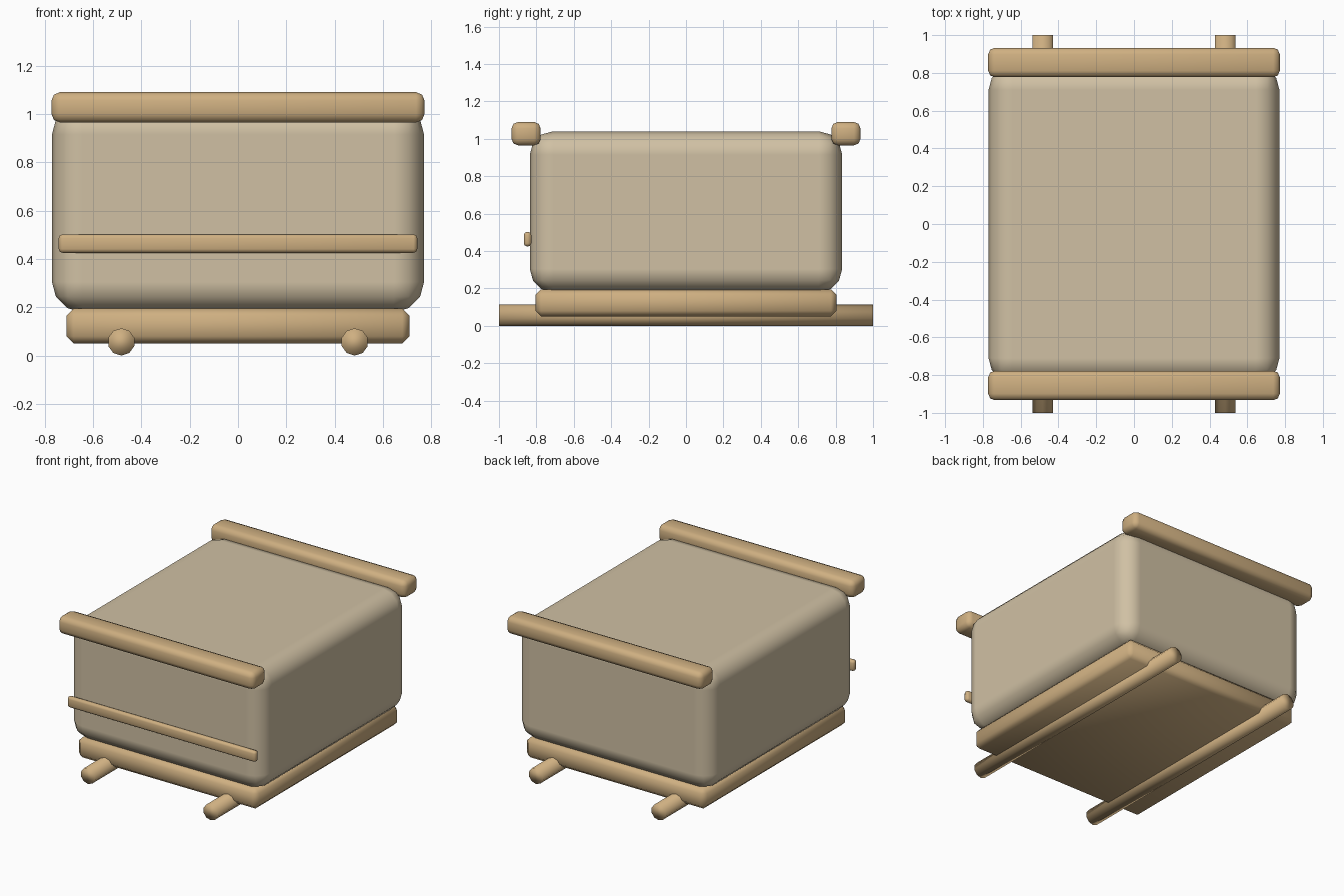
import bpy
import math

default = bpy.data.objects.get("Cube")
if default:
    bpy.data.objects.remove(default, do_unlink=True)


def make_material(name, rgb):
    mat = bpy.data.materials.new(name)
    mat.use_nodes = True
    color = (*rgb, 1.0)
    mat.diffuse_color = color
    mat.node_tree.nodes["Principled BSDF"].inputs["Base Color"].default_value = color
    return mat


canvas = make_material("pale canvas", (0.63, 0.53, 0.37))
wood = make_material("tan wood", (0.62, 0.43, 0.22))


def rounded_box(name, low, high, bevel, segments, mat, harden=False):
    """Box between two corners with bevelled edges and smooth shading."""
    center = [(a + b) / 2 for a, b in zip(low, high)]
    bpy.ops.mesh.primitive_cube_add(size=1, location=center)
    obj = bpy.context.object
    obj.name = name
    obj.scale = [b - a for a, b in zip(low, high)]
    bpy.ops.object.transform_apply(location=False, rotation=False, scale=True)
    obj.data.materials.append(mat)
    bpy.ops.object.shade_smooth()
    mod = obj.modifiers.new("Rounding", "BEVEL")
    mod.width = bevel
    mod.segments = segments
    mod.limit_method = 'NONE'
    mod.harden_normals = harden
    return obj


# Main bundle and the plank it rests on
rounded_box("body", (-0.77, -0.835, 0.18), (0.77, 0.835, 1.04), 0.125, 3, canvas, True)
rounded_box("base_plank", (-0.71, -0.805, 0.05), (0.71, 0.805, 0.195), 0.03, 1, wood)

# Rails along the upper front and back edges
for name, y in (("front_rail", -0.855), ("back_rail", 0.855)):
    rounded_box(name, (-0.772, y - 0.078, 0.965), (0.772, y + 0.078, 1.09), 0.035, 2, wood)

# Thin strip across the front
rounded_box("front_strip", (-0.742, -0.867, 0.425), (0.742, -0.827, 0.502), 0.016, 2, wood)

# Round runners underneath
for name, x in (("left_runner", 0.483), ("right_runner", -0.483)):
    bpy.ops.mesh.primitive_cylinder_add(vertices=10, radius=0.0565, depth=2,
                                        location=(x, 0, 0.0565),
                                        rotation=(math.pi / 2, 0, 0))
    runner = bpy.context.object
    runner.name = name
    runner.data.materials.append(wood)
    bpy.ops.object.shade_smooth()
